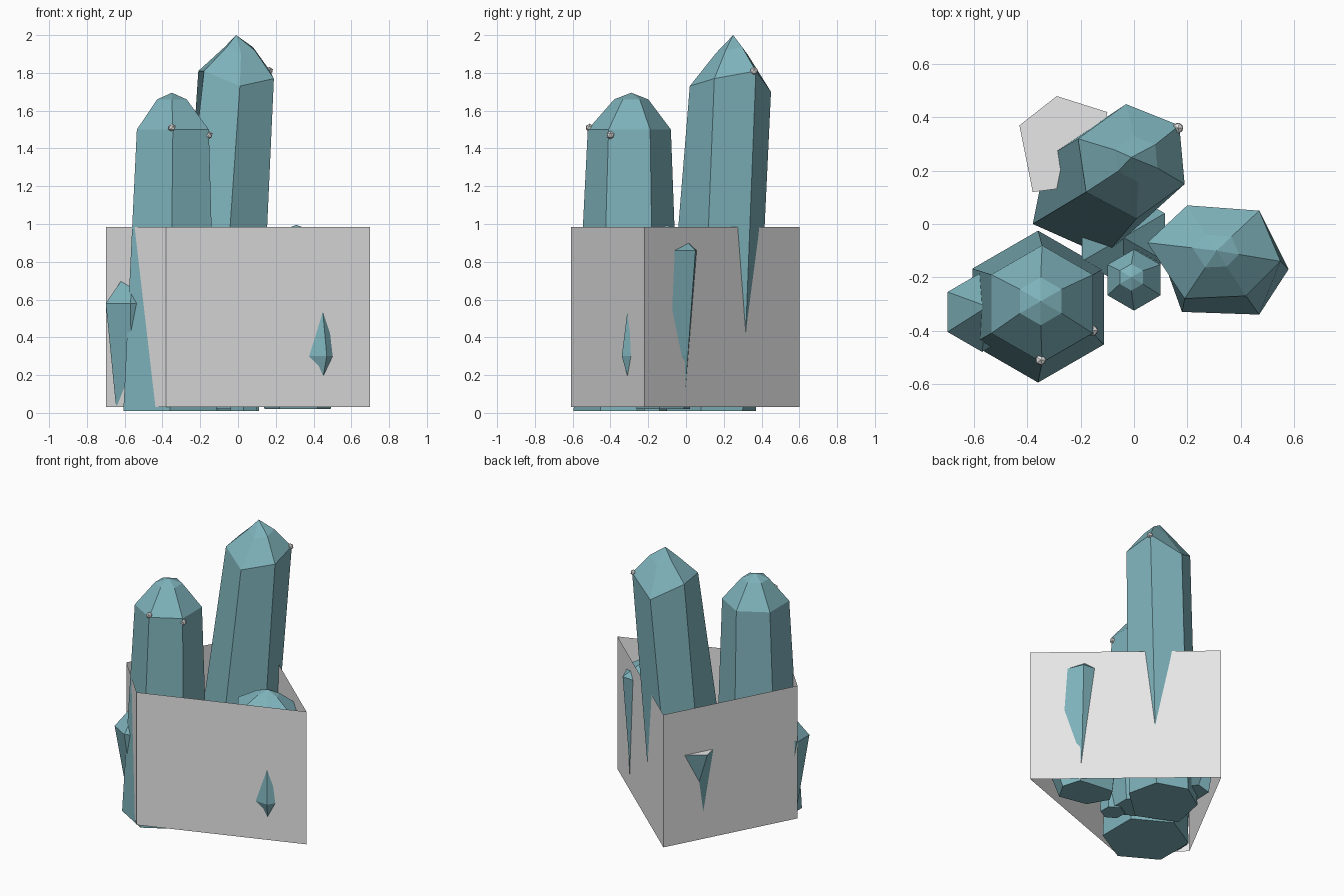
import bpy, bmesh
from math import sin, cos, radians
from mathutils import Vector

default_cube = bpy.data.objects.get("Cube")
if default_cube:
    bpy.data.objects.remove(default_cube, do_unlink=True)


def make_material(name, colour):
    mat = bpy.data.materials.new(name)
    mat.use_nodes = True
    mat.diffuse_color = (*colour, 1)
    mat.node_tree.nodes["Principled BSDF"].inputs["Base Color"].default_value = (*colour, 1)
    return mat


teal = make_material("teal crystal", (0.21, 0.45, 0.50))
pale = make_material("pale grey", (0.8, 0.8, 0.8))


def ring(x, y, z, radius, sides=6, phase=30):
    """Regular polygon of points at one height."""
    angles = [radians(phase + 360 * i / sides) for i in range(sides)]
    return [Vector((x + radius * cos(a), y + radius * sin(a), z)) for a in angles]


def outline(z, *points):
    """Uneven polygon at one height; a third value lifts a point."""
    return [Vector((p[0], p[1], z + (p[2] if len(p) > 2 else 0))) for p in points]


def shrink(points, target, factor):
    """Copy a ring, pulled towards a target point."""
    return [p.lerp(Vector(target), factor) for p in points]


def finish(bm, name, *materials):
    mesh = bpy.data.meshes.new(name)
    bm.to_mesh(mesh)
    bm.free()
    for mat in materials:
        mesh.materials.append(mat)
    obj = bpy.data.objects.new(name, mesh)
    bpy.context.collection.objects.link(obj)
    return obj


def loft(name, rings, apex=None, pale_cap=False):
    """Crystal skinned through rings, closed by an apex or a flat cap."""
    bm = bmesh.new()
    loops = [[bm.verts.new(p) for p in points] for points in rings]
    count = len(loops[0])
    for low, high in zip(loops, loops[1:]):
        for i in range(count):
            j = (i + 1) % count
            bm.faces.new((low[i], low[j], high[j], high[i]))
    bm.faces.new(loops[0][::-1])
    if apex:
        tip = bm.verts.new(apex)
        for i in range(count):
            bm.faces.new((loops[-1][i], loops[-1][(i + 1) % count], tip))
    else:
        cap = bm.faces.new(loops[-1])
        cap.material_index = int(pale_cap)
    bmesh.ops.recalc_face_normals(bm, faces=bm.faces[:])
    return finish(bm, name, teal, pale)


# Tall leaning crystal at the back
tall_base = outline(0.01, (-0.38, 0), (-0.11, -0.12), (0.11, 0.08),
                    (0.06, 0.30), (-0.15, 0.37), (-0.33, 0.25))
tall_shoulder = outline(1.73, (-0.18, 0.12, 0.08), (0.01, 0.02), (0.19, 0.15, 0.04),
                        (0.17, 0.37, 0.08), (-0.03, 0.45, -0.03), (-0.21, 0.32, 0.08))
tall_crown = shrink(tall_shoulder, (0.02, 0.25, 2.02), 0.6)
loft("tall_crystal", [tall_base, tall_shoulder, tall_crown], (-0.01, 0.25, 2.0))

# Regular crystal at the front
loft("front_crystal", [ring(-0.36, -0.31, 0.01, 0.285),
                       ring(-0.345, -0.30, 1.5, 0.22),
                       ring(-0.35, -0.29, 1.66, 0.09)], (-0.35, -0.29, 1.695))

# Short wide crystal on the left side
short_base = outline(0.02, (0.14, -0.08), (0.22, -0.22), (0.42, -0.26),
                     (0.49, -0.14), (0.45, -0.01), (0.2, 0.02))
short_middle = outline(0.3, (0.09, -0.08), (0.18, -0.33), (0.47, -0.34),
                       (0.58, -0.17), (0.45, 0.01), (0.18, 0.03))
short_shoulder = outline(0.86, (0.05, -0.07), (0.19, -0.28), (0.42, -0.27),
                         (0.55, -0.14), (0.47, 0.05), (0.2, 0.07))
loft("short_crystal", [short_base, short_middle, short_shoulder,
                       shrink(short_shoulder, (0.31, -0.1, 1.02), 0.65)],
     (0.31, -0.1, 0.995))

# Small crystal in the middle, with a lower shard behind it
loft("small_crystal", [ring(0.03, -0.18, 0.01, 0.08),
                       ring(0, -0.21, 0.55, 0.115),
                       ring(-0.01, -0.2, 0.64, 0.05)], (-0.01, -0.2, 0.66))
loft("middle_shard", [ring(-0.04, -0.06, 0.02, 0.12),
                      ring(-0.04, -0.05, 0.3, 0.18)], (-0.04, -0.05, 0.45))

# Side shard leaning out through the right wall
loft("side_shard", [ring(-0.56, -0.28, 0.04, 0.1),
                    ring(-0.57, -0.33, 0.58, 0.15)], (-0.55, -0.31, 0.8))

# Back shard leaning out, with a pale flat top
loft("back_shard", [ring(-0.28, 0.27, 0.08, 0.1, 5, 70),
                    outline(0.66, (-0.43, 0.37), (-0.38, 0.12), (-0.15, 0.15),
                            (-0.1, 0.42), (-0.29, 0.48))], pale_cap=True)

# Small pale chips on crystal corners
for i, place in enumerate([(-0.35, -0.51, 1.51), (-0.155, -0.4, 1.47), (0.165, 0.36, 1.81)]):
    bm = bmesh.new()
    bmesh.ops.create_icosphere(bm, subdivisions=1, radius=0.022)
    bmesh.ops.translate(bm, verts=bm.verts[:], vec=place)
    finish(bm, f"corner_chip_{i + 1}", pale)

# Four-sided open wall around the cluster
bm = bmesh.new()
corners = [(-0.38, -0.61), (0.70, -0.22), (-0.24, 0.60), (-0.70, -0.27)]
low = [bm.verts.new((x, y, 0.03)) for x, y in corners]
high = [bm.verts.new((x, y, 0.985)) for x, y in corners]
for i in range(len(corners)):
    j = (i + 1) % len(corners)
    bm.faces.new((low[i], low[j], high[j], high[i]))
finish(bm, "surrounding_wall", pale)
